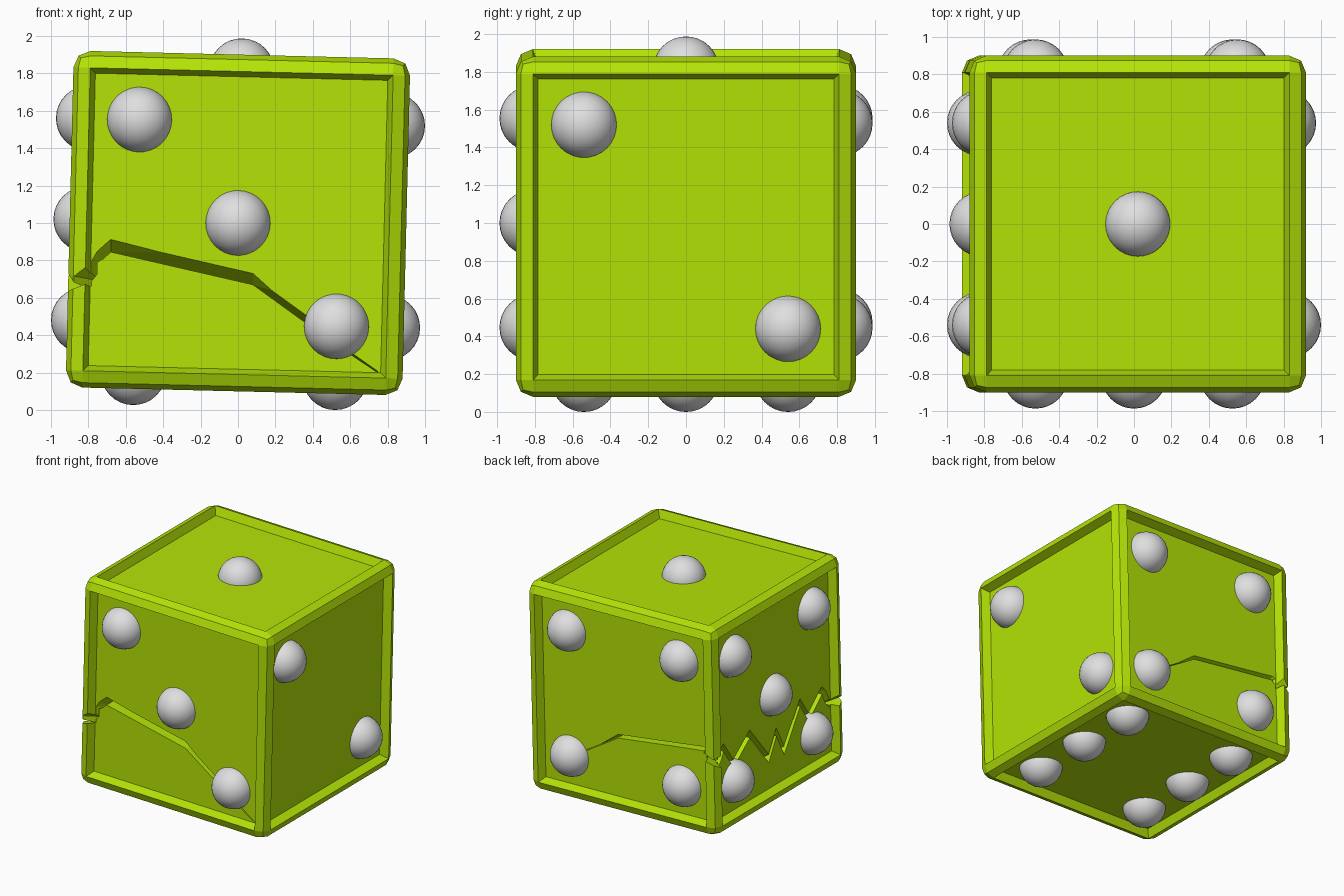
import bpy, bmesh, math
from mathutils import Matrix, Vector

cube = bpy.data.objects.get("Cube")
if cube:
    bpy.data.objects.remove(cube, do_unlink=True)

TILT = Matrix.Translation((0, 0, 1)) @ Matrix.Rotation(math.radians(1.4), 4, 'Y')


def material(name, rgb):
    m = bpy.data.materials.new(name)
    m.use_nodes = True
    m.diffuse_color = (*rgb, 1)
    m.node_tree.nodes["Principled BSDF"].inputs["Base Color"].default_value = (*rgb, 1)
    return m


def make_object(name, bm, mat, matrix):
    mesh = bpy.data.meshes.new(name)
    bm.to_mesh(mesh)
    bm.free()
    mesh.materials.append(mat)
    ob = bpy.data.objects.new(name, mesh)
    ob.matrix_world = matrix
    bpy.context.collection.objects.link(ob)
    return ob


green = material("lime_green", (0.46, 0.77, 0.002))
grey = material("light_grey", (0.74, 0.74, 0.74))

# Body: cube with two-facet edges and a sunken panel on every side
bm = bmesh.new()
bmesh.ops.create_cube(bm, size=1.8)
bmesh.ops.bevel(bm, geom=bm.edges[:], offset=0.09, segments=2, profile=0.5, affect='EDGES')
panels = [f for f in bm.faces if f.calc_area() > 1]
bmesh.ops.inset_individual(bm, faces=panels, thickness=0.04, depth=-0.068)
body = make_object("die_body", bm, green, TILT)

# Crack: a wedge swept round the front, right side and back (x, y, z, opening)
INNER = 0.74
front = [(0.76, 0.20, 0.02), (0.37, 0.46, 0.12), (0.08, 0.67, 0.17),
         (-0.68, 0.845, 0.19), (-0.78, 0.79, 0.16), (-0.86, 0.69, 0.12)]
zigzag = [(-0.81, 0.62), (-0.67, 0.77), (-0.48, 0.61), (-0.37, 0.78), (-0.14, 0.45),
          (-0.04, 0.65), (0.07, 0.46), (0.32, 0.77), (0.55, 0.60), (0.68, 0.79), (0.8, 0.68)]
back = [(-0.86, 0.80, 0.10), (-0.78, 0.83, 0.10), (0.07, 0.72, 0.09), (0.55, 0.42, 0.02)]
path = [(x, -1, z, g) for x, z, g in front] + [(-1, -1, 0.65, 0.09)]
path += [(-1, y, z, 0.18) for y, z in zigzag] + [(-1, 1, 0.75, 0.09)]
path += [(x, 1, z, g) for x, z, g in back]


def clamp(v):
    return max(-INNER, min(INNER, v))


bm = bmesh.new()
rings = []
for x, y, z, gap in path:
    rings.append([bm.verts.new(p) for p in
                  ((x, y, z), (x, y, z + gap), (clamp(x), clamp(y), z))])
for a, b in zip(rings, rings[1:]):
    for i in range(3):
        j = (i + 1) % 3
        bm.faces.new((a[i], a[j], b[j], b[i]))
bm.faces.new(rings[0])
bm.faces.new(rings[-1])
bmesh.ops.triangulate(bm, faces=bm.faces[:])
bmesh.ops.recalc_face_normals(bm, faces=bm.faces[:])
cutter = make_object("crack_cutter", bm, green, Matrix())
cutter.hide_render = True

mod = body.modifiers.new("crack", 'BOOLEAN')
mod.operation = 'DIFFERENCE'
mod.solver = 'EXACT'
mod.use_self = True
mod.object = cutter
bpy.context.view_layer.objects.active = body
bpy.ops.object.modifier_apply(modifier=mod.name)
bpy.data.objects.remove(cutter, do_unlink=True)

# Pips: half-sunk balls on each side, laid out in side coordinates
d = 0.54
corners = [(-d, -d), (-d, d), (d, -d), (d, d)]
sides = {
    "top": (Vector((0, 0, 1)), Vector((1, 0, 0)), [(0, 0)]),
    "left": (Vector((1, 0, 0)), Vector((0, 1, 0)), [(-d, d), (d, -d)]),
    "front": (Vector((0, -1, 0)), Vector((1, 0, 0)), [(-d, d), (0, 0), (d, -d)]),
    "back": (Vector((0, 1, 0)), Vector((1, 0, 0)), corners),
    "right": (Vector((-1, 0, 0)), Vector((0, 1, 0)), corners + [(0, 0)]),
    "bottom": (Vector((0, 0, -1)), Vector((1, 0, 0)), corners + [(-d, 0), (d, 0)]),
}
for side, (normal, across, spots) in sides.items():
    up = Vector((0, 1, 0)) if normal.z else Vector((0, 0, 1))
    bm = bmesh.new()
    for u, v in spots:
        centre = normal * 0.812 + across * u + up * v
        bmesh.ops.create_uvsphere(bm, u_segments=32, v_segments=16, radius=0.175,
                                  matrix=Matrix.Translation(centre))
    for f in bm.faces:
        f.smooth = True
    make_object(side + "_pips", bm, grey, TILT)
